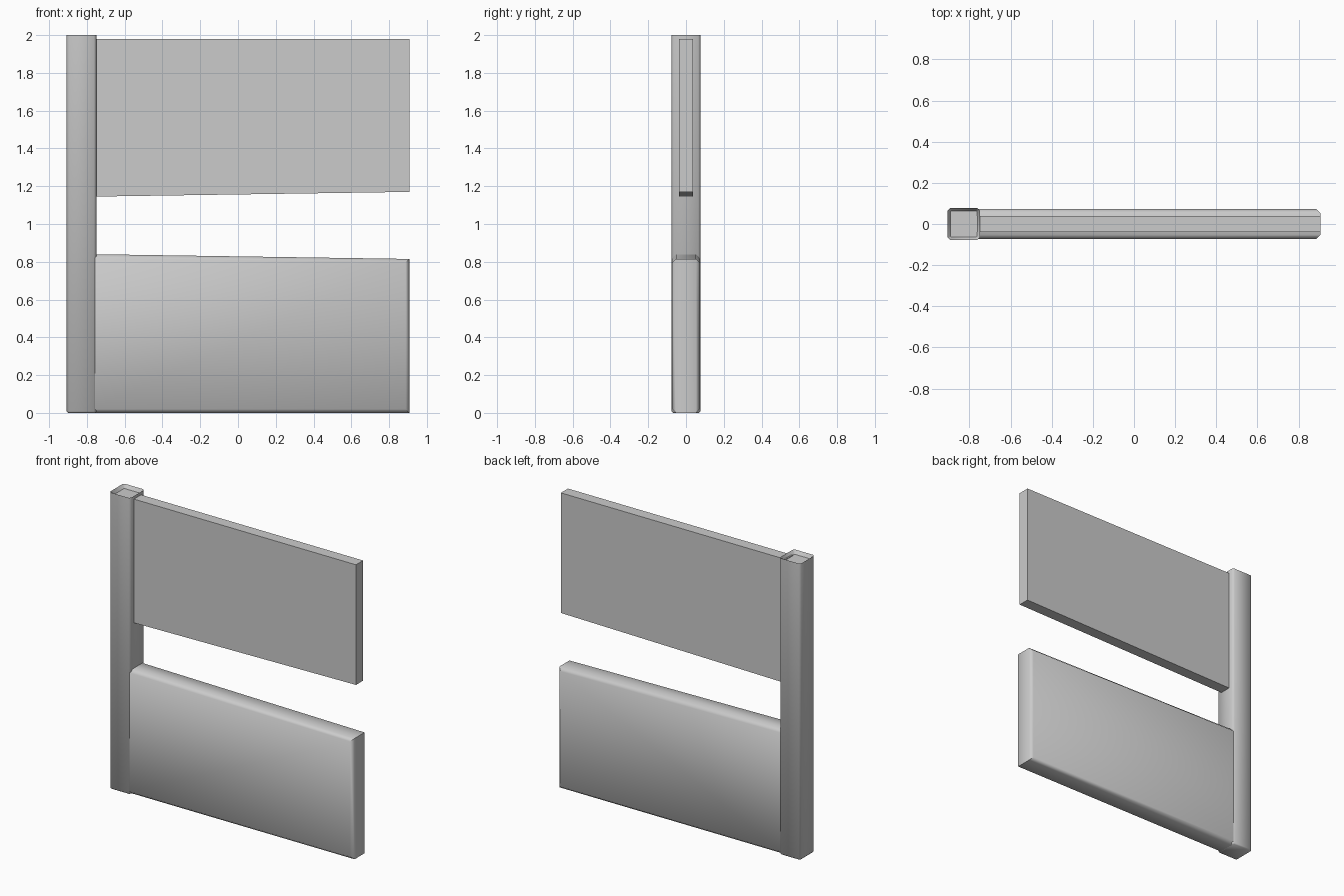
import bpy, bmesh, math

cube = bpy.data.objects.get("Cube")
if cube:
    bpy.data.objects.remove(cube, do_unlink=True)

GREY = (0.6, 0.6, 0.6, 1)
mat = bpy.data.materials.new("plain grey")
mat.use_nodes = True
mat.diffuse_color = GREY
mat.node_tree.nodes["Principled BSDF"].inputs["Base Color"].default_value = GREY


def prism(bm, profile, half):
    """Extrude an x-z outline through the thickness, centred on y = 0."""
    face = bm.faces.new([bm.verts.new((x, -half, z)) for x, z in profile])
    out = bmesh.ops.extrude_face_region(bm, geom=[face])
    verts = [v for v in out["geom"] if isinstance(v, bmesh.types.BMVert)]
    bmesh.ops.translate(bm, verts=verts, vec=(0, 2 * half, 0))
    bmesh.ops.recalc_face_normals(bm, faces=bm.faces)


def finish(bm, name, smooth):
    mesh = bpy.data.meshes.new(name)
    bm.to_mesh(mesh)
    bm.free()
    mesh.materials.append(mat)
    obj = bpy.data.objects.new(name, mesh)
    bpy.context.collection.objects.link(obj)
    if smooth:
        bpy.ops.object.select_all(action="DESELECT")
        obj.select_set(True)
        bpy.context.view_layer.objects.active = obj
        bpy.ops.object.shade_smooth_by_angle(angle=math.radians(50))


LEFT, JOIN, RIGHT = -0.907, -0.75, 0.907

# Square post: chamfered uprights, shallow recess in the top
bm = bmesh.new()
prism(bm, [(LEFT, 0), (JOIN, 0), (JOIN, 2), (LEFT, 2)], 0.077)
uprights = [e for e in bm.edges if abs(e.verts[0].co.z - e.verts[1].co.z) > 1]
bmesh.ops.bevel(bm, geom=uprights, offset=0.012, segments=1, affect="EDGES")
top = [f for f in bm.faces if f.normal.z > 0.9]
bmesh.ops.inset_region(bm, faces=top, thickness=0.015)
bmesh.ops.translate(bm, verts=top[0].verts, vec=(0, 0, -0.025))
bottom = [e for e in bm.edges if max(v.co.z for v in e.verts) < 0.001]
bmesh.ops.bevel(bm, geom=bottom, offset=0.008, segments=1, affect="EDGES")
finish(bm, "post", True)

# Upper panel: thin flat board with a slightly rising lower edge
bm = bmesh.new()
prism(bm, [(JOIN - 0.02, 1.145), (RIGHT, 1.17), (RIGHT, 1.98), (JOIN - 0.02, 1.98)], 0.038)
finish(bm, "upper_panel", False)

# Lower panel: thicker board, top slopes down, outer edges chamfered
bm = bmesh.new()
prism(bm, [(JOIN - 0.01, 0), (RIGHT, 0), (RIGHT, 0.815), (JOIN - 0.01, 0.84)], 0.073)
rim = [e for e in bm.edges
       if abs(e.verts[0].co.y - e.verts[1].co.y) < 0.01
       and max(v.co.x for v in e.verts) > 0]
bmesh.ops.bevel(bm, geom=rim, offset=0.02, segments=1, affect="EDGES")
finish(bm, "lower_panel", True)
